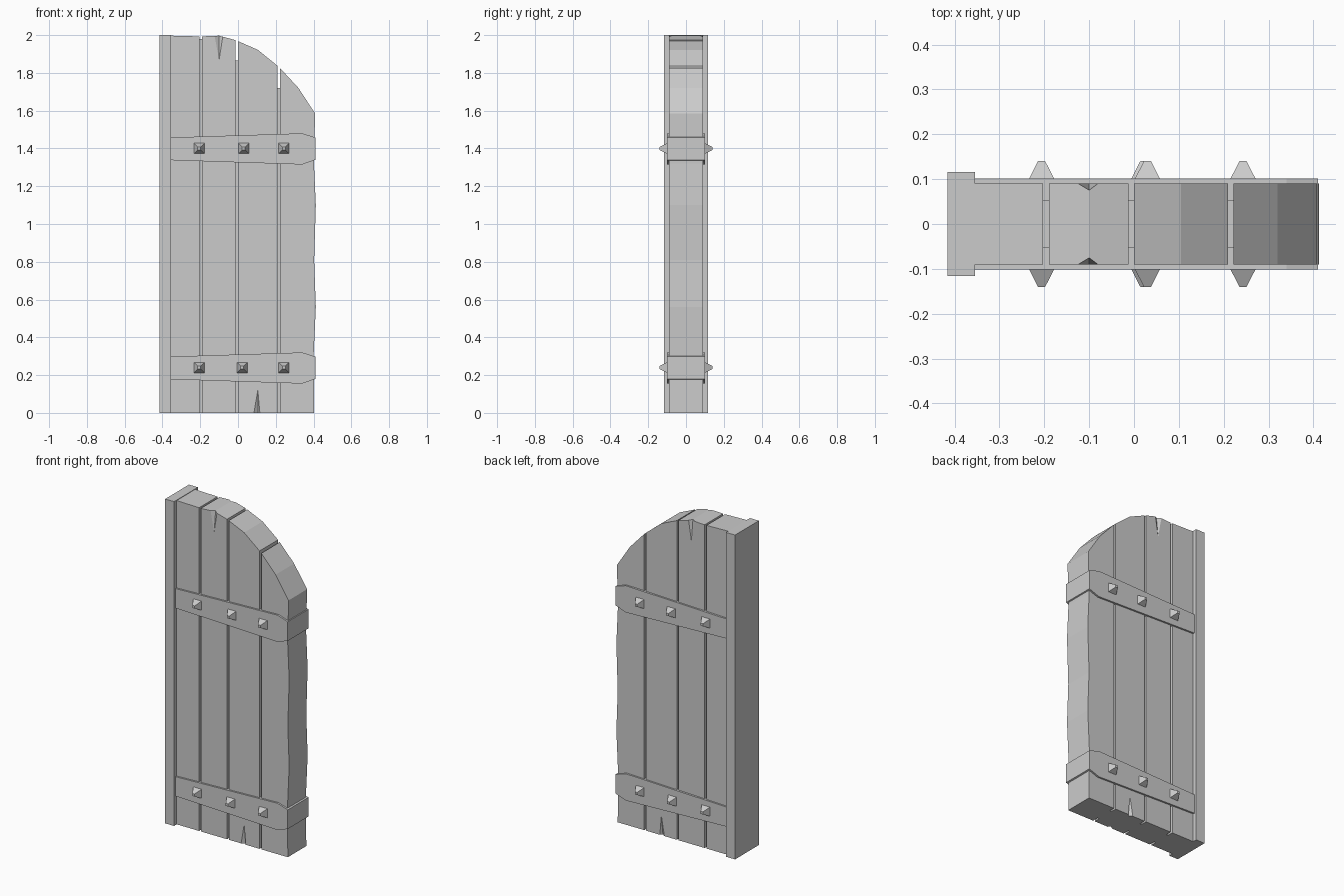
import bpy
import bmesh

if "Cube" in bpy.data.objects:
    bpy.data.objects.remove(bpy.data.objects["Cube"], do_unlink=True)

grey = bpy.data.materials.new("plain_grey")
grey.use_nodes = True
grey.diffuse_color = (0.6, 0.6, 0.6, 1)
grey.node_tree.nodes["Principled BSDF"].inputs["Base Color"].default_value = grey.diffuse_color


def finish(name, bm):
    bmesh.ops.recalc_face_normals(bm, faces=bm.faces[:])
    mesh = bpy.data.meshes.new(name)
    bm.to_mesh(mesh)
    bm.free()
    mesh.materials.append(grey)
    obj = bpy.data.objects.new(name, mesh)
    bpy.context.collection.objects.link(obj)
    return obj


def slab(name, outline, half_depth):
    """Extrude an x-z outline symmetrically along y."""
    bm = bmesh.new()
    face = bm.faces.new([bm.verts.new((x, -half_depth, z)) for x, z in outline])
    new = bmesh.ops.extrude_face_region(bm, geom=[face])["geom"]
    verts = [v for v in new if isinstance(v, bmesh.types.BMVert)]
    bmesh.ops.translate(bm, verts=verts, vec=(0, 2 * half_depth, 0))
    return finish(name, bm)


def box(name, x0, x1, height, half_depth):
    return slab(name, [(x0, 0), (x1, 0), (x1, height), (x0, height)], half_depth)


def stud(name, x, z, side):
    """Blunt square pyramid pointing out from the strap."""
    bm = bmesh.new()
    rings = []
    for y, r in ((0.095, 0.031), (0.14, 0.008)):
        rings.append([bm.verts.new((x + a * r, side * y, z + b * r))
                      for a, b in ((-1, -1), (1, -1), (1, 1), (-1, 1))])
    for i in range(4):
        j = (i + 1) % 4
        bm.faces.new((rings[0][i], rings[0][j], rings[1][j], rings[1][i]))
    for ring in rings:
        bm.faces.new(ring)
    return finish(name, bm)


def crack(plank, left, right, mid, end_z, tip_z, side):
    """Cut a tapering split into one face of a plank."""
    bm = bmesh.new()
    pts = [(left, 0.092, end_z), (right, 0.092, end_z), (mid, 0.074, end_z), (mid, 0.091, tip_z)]
    v = [bm.verts.new((x, side * y, z)) for x, y, z in pts]
    for tri in ((0, 1, 2), (0, 1, 3), (1, 2, 3), (2, 0, 3)):
        bm.faces.new([v[i] for i in tri])
    cutter = finish("crack_cutter", bm)
    cutter.hide_render = True
    cutter.hide_set(True)
    mod = plank.modifiers.new("crack", "BOOLEAN")
    mod.operation = "DIFFERENCE"
    mod.solver = "EXACT"
    mod.object = cutter
    bpy.context.view_layer.objects.active = plank
    bpy.ops.object.modifier_apply(modifier=mod.name)
    bpy.data.objects.remove(cutter, do_unlink=True)


# Hinge post
box("hinge_post", -0.416, -0.355, 2.0, 0.116)

# Planks with an arched top and a worn outer edge
slab("plank_1", [(-0.357, 0), (-0.203, 0), (-0.203, 1.993), (-0.357, 1.997)], 0.09)
plank_2 = slab("plank_2", [(-0.19, 0), (-0.012, 0), (-0.012, 1.973), (-0.1, 1.997), (-0.19, 1.993)], 0.09)
plank_3 = slab("plank_3", [(0, 0), (0.21, 0), (0.21, 1.837), (0.105, 1.922), (0, 1.968)], 0.09)
slab("plank_4", [(0.222, 0), (0.403, 0), (0.4, 0.3), (0.412, 0.56), (0.403, 0.81),
                 (0.412, 1.1), (0.402, 1.32), (0.408, 1.585), (0.32, 1.72), (0.222, 1.826)], 0.09)

# Recessed fillers in the gaps
for i, (x0, x1, top) in enumerate(((-0.204, -0.189, 1.98), (-0.013, 0.001, 1.865), (0.209, 0.223, 1.72))):
    box(f"gap_filler_{i + 1}", x0, x1, top, 0.052)

# Splits at the top and bottom ends
for side in (-1, 1):
    crack(plank_2, -0.13, -0.075, -0.1, 2.01, 1.86, side)
    crack(plank_3, 0.08, 0.118, 0.105, -0.01, 0.13, side)

# Metal straps wrapping the door, with studs on both faces
for label, z, mid_x in (("upper", 1.398, 0.03), ("lower", 0.238, 0.022)):
    slab(f"{label}_strap", [(-0.357, z - 0.06), (0.34, z - 0.083), (0.41, z - 0.058),
                            (0.41, z + 0.06), (0.34, z + 0.082), (-0.357, z + 0.06)], 0.101)
    for i, x in enumerate((-0.206, mid_x, 0.243)):
        for side, face in ((-1, "front"), (1, "back")):
            stud(f"{label}_{face}_stud_{i + 1}", x, z + 0.002, side)
